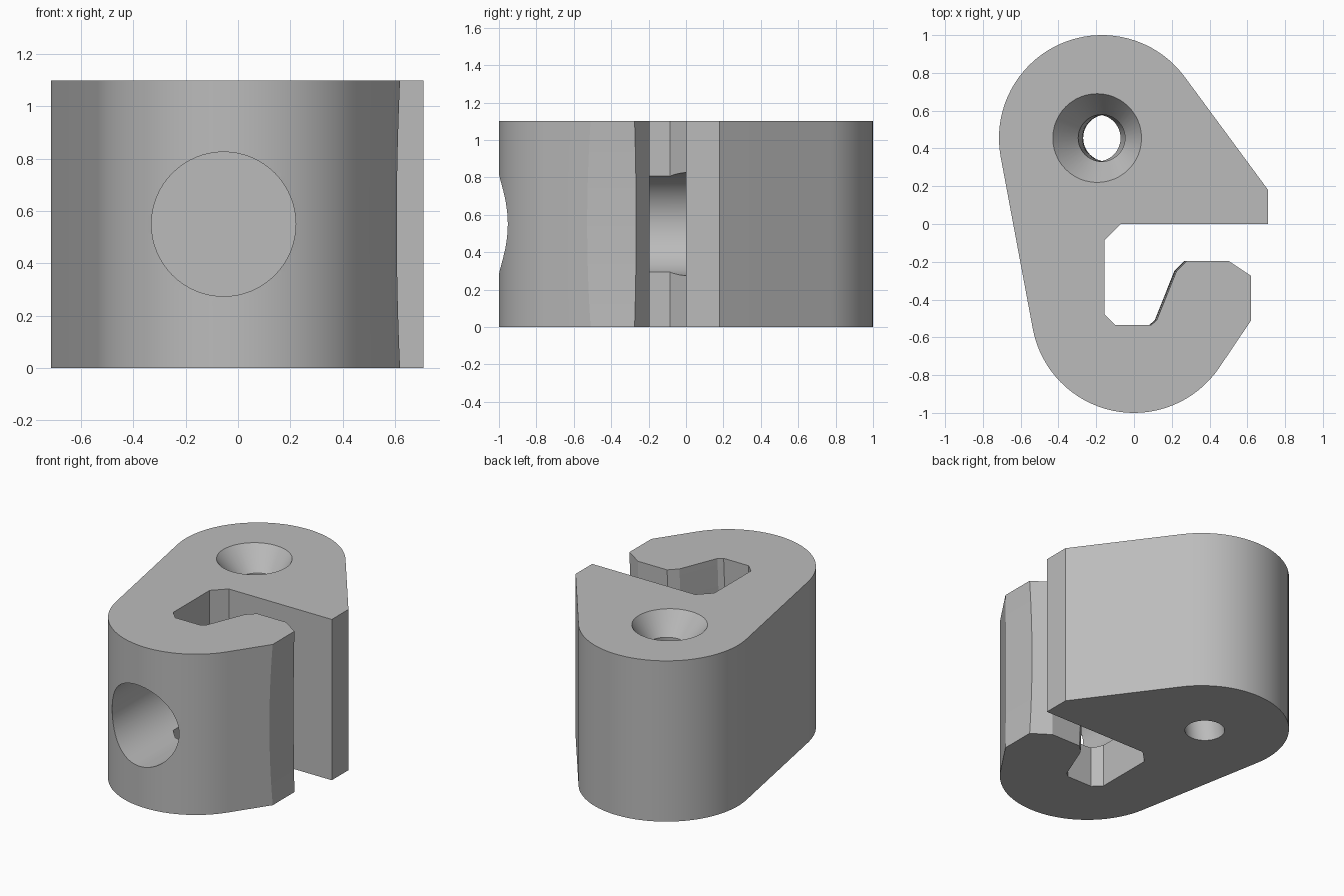
import bpy, bmesh
from math import cos, sin, radians, pi

if "Cube" in bpy.data.objects:
    bpy.data.objects.remove(bpy.data.objects["Cube"])

HEIGHT = 1.1
RADIUS = 0.545
LAYERS = 16

grey = bpy.data.materials.new("plain grey")
grey.use_nodes = True
colour = (0.5, 0.5, 0.5, 1)
grey.diffuse_color = colour
grey.node_tree.nodes["Principled BSDF"].inputs["Base Color"].default_value = colour


def bow(z):
    """0 at top and bottom, 1 at mid height."""
    t = 2 * z / HEIGHT - 1
    return max(0, 1 - t * t)


def arc(cx, cy, r, start, end, steps):
    angles = [radians(start + (end - start) * i / steps) for i in range(steps + 1)]
    return [(cx + r * cos(a), cy + r * sin(a)) for a in angles]


def loft(name, rings):
    """Closed solid through rings of equal point count."""
    bm = bmesh.new()
    loops = [[bm.verts.new(p) for p in ring] for ring in rings]
    n = len(loops[0])
    for low, high in zip(loops, loops[1:]):
        for i in range(n):
            j = (i + 1) % n
            bm.faces.new((low[i], low[j], high[j], high[i]))
    bm.faces.new(loops[0][::-1])
    bm.faces.new(loops[-1])
    bmesh.ops.recalc_face_normals(bm, faces=bm.faces)
    mesh = bpy.data.meshes.new(name)
    bm.to_mesh(mesh)
    bm.free()
    mesh.materials.append(grey)
    obj = bpy.data.objects.new(name, mesh)
    bpy.context.collection.objects.link(obj)
    return obj


# Outline: two rounded ends, then the hooked lip, the slot and the upper jaw
ends = arc(-0.17, 0.455, RADIUS, 36, 190.6, 36) + arc(0, -0.455, RADIUS, 190.6, 326, 32)
lip_outer = [(0.62, -0.51), (0.62, -0.275)]
lip_tip = [(0.5, -0.195)]
lip_inner = [(0.28, -0.195), (0.225, -0.25), (0.12, -0.51), (0.09, -0.535)]
slot = [(-0.1, -0.535), (-0.155, -0.48), (-0.155, -0.085), (-0.07, 0)]
jaw = [(0.71, 0), (0.71, 0.18)]


def outline(z):
    # The lip walls bow slightly towards the slot at mid height
    s = 0.0125 * bow(z)
    slopes = (1.47, -0.67)
    outer = [(x - s, y - s * k) for (x, y), k in zip(lip_outer, slopes)]
    inner = [(x - s, y) for x, y in lip_inner]
    return [(x, y, z) for x, y in ends + outer + lip_tip + inner + slot + jaw]


body = loft("clip_body", [outline(HEIGHT * i / LAYERS) for i in range(LAYERS + 1)])

# Front bore, ending at the slot's back wall
bore_circle = arc(-0.055, HEIGHT / 2, 0.276, 0, 354.375, 63)
bore = loft("bore_cutter", [[(x, y, z) for x, z in bore_circle] for y in (-1.2, -0.0005)])

# Curved screw hole with a countersunk mouth
SINK = 0.95
levels = [(-0.05, 0.124)] + [(SINK * i / 14, 0.124) for i in range(15)]
levels += [(HEIGHT, 0.235), (HEIGHT + 0.05, 0.275)]
screw = loft("screw_hole_cutter", [
    [(x, y, z) for x, y in arc(-0.195 + 0.05 * bow(z), 0.455, r, 0, 352.5, 47)]
    for z, r in levels])

# Cut both holes, then tidy up
bpy.context.view_layer.objects.active = body
for cutter in (bore, screw):
    cutter.hide_render = True
    cut = body.modifiers.new("cut", "BOOLEAN")
    cut.operation = "DIFFERENCE"
    cut.solver = "EXACT"
    cut.object = cutter
    bpy.ops.object.modifier_apply(modifier=cut.name)
    bpy.data.objects.remove(cutter)

bpy.ops.object.select_all(action="DESELECT")
body.select_set(True)
bpy.ops.object.shade_smooth_by_angle(angle=radians(20))
